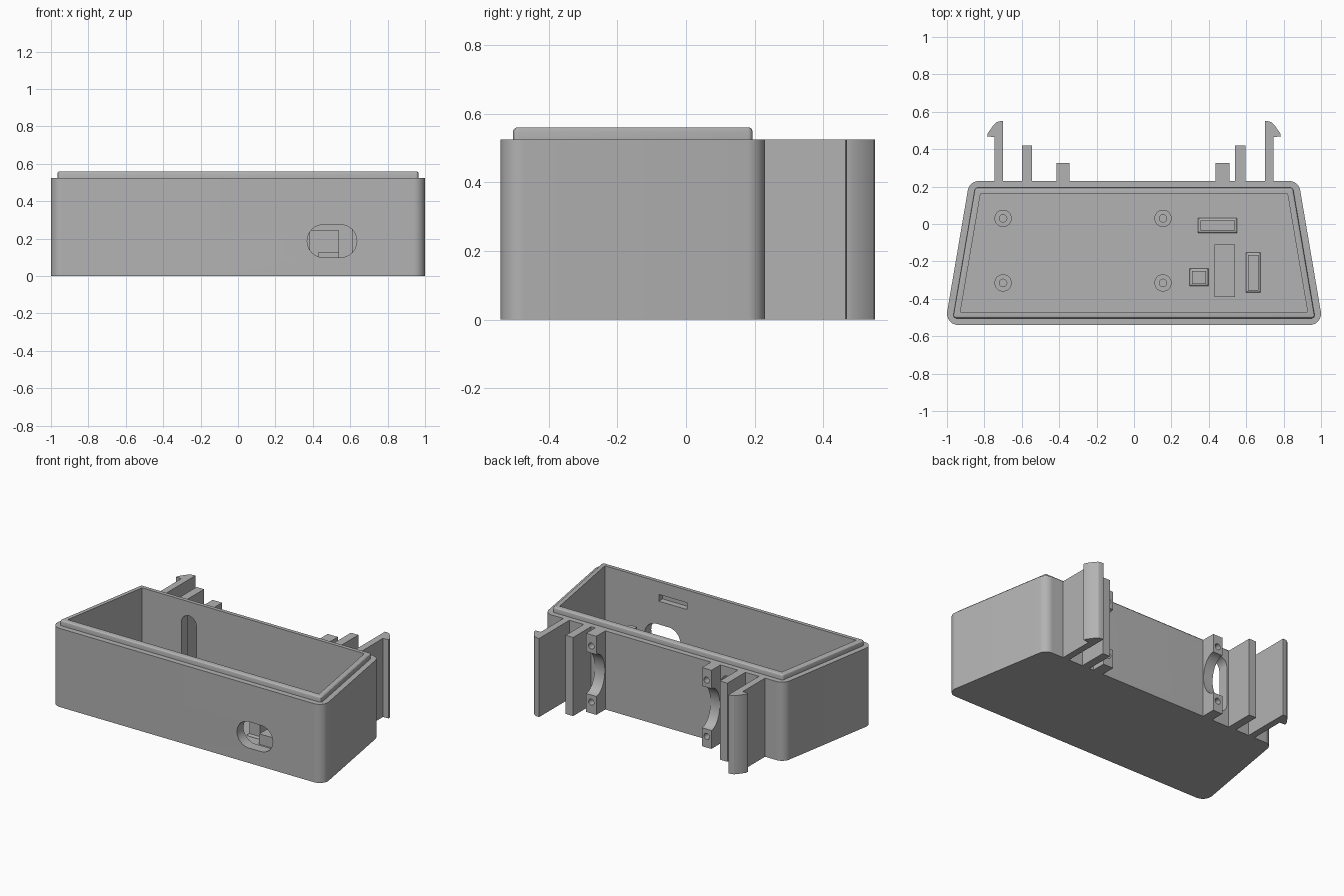
import bpy, bmesh
from math import pi, cos, sin
from mathutils import Vector

cube = bpy.data.objects.get("Cube")
if cube:
    bpy.data.objects.remove(cube)

grey = bpy.data.materials.new("plain grey plastic")
grey.use_nodes = True
grey.diffuse_color = (0.45, 0.45, 0.45, 1)
grey.node_tree.nodes["Principled BSDF"].inputs["Base Color"].default_value = grey.diffuse_color

H = 0.525          # wall height
LIP = 0.56         # lip height
FLOOR = 0.06       # floor thickness
BACK, FRONT = 0.23, -0.54


def finish(name, bm):
    bmesh.ops.recalc_face_normals(bm, faces=bm.faces)
    mesh = bpy.data.meshes.new(name)
    bm.to_mesh(mesh)
    bm.free()
    ob = bpy.data.objects.new(name, mesh)
    bpy.context.collection.objects.link(ob)
    mesh.materials.append(grey)
    return ob


def prism(name, pts, low, high, axis="z"):
    """Extrude a 2D outline along one axis."""
    place = {"z": lambda p, q, h: (p, q, h),
             "y": lambda p, q, h: (p, h, q),
             "x": lambda p, q, h: (h, p, q)}[axis]
    bm = bmesh.new()
    face = bm.faces.new([bm.verts.new(place(p, q, low)) for p, q in pts])
    move = Vector(place(0, 0, high - low))
    ext = bmesh.ops.extrude_face_region(bm, geom=[face])["geom"]
    bmesh.ops.translate(bm, vec=move, verts=[v for v in ext if isinstance(v, bmesh.types.BMVert)])
    return finish(name, bm)


def rect(a, b, c, d):
    return [(a, c), (b, c), (b, d), (a, d)]


def box(name, x0, x1, y0, y1, z0, z1):
    return prism(name, rect(x0, x1, y0, y1), z0, z1)


def circle(cx, cy, r, n=32):
    return [(cx + r * cos(2 * pi * i / n), cy + r * sin(2 * pi * i / n)) for i in range(n)]


def rounded(pts, r, n=8):
    """Round the corners of a convex outline."""
    out = []
    for i, p in enumerate(pts):
        p = Vector(p)
        a = (Vector(pts[i - 1]) - p).normalized()
        b = (Vector(pts[(i + 1) % len(pts)]) - p).normalized()
        half = a.angle(b) / 2
        centre = p + (a + b).normalized() * (r / sin(half))
        start = p + a * (r / abs(sin(half) / cos(half))) - centre
        end = p + b * (r / abs(sin(half) / cos(half))) - centre
        for k in range(n + 1):
            t = k / n
            d = (start * (1 - t) + end * t).normalized() * r
            out.append(tuple(centre + d))
    return out


def trapezoid(inset):
    y0, y1 = FRONT + inset, BACK - inset
    half = lambda y: 1.011 - (y - FRONT) * 0.17 - inset * 1.015
    return [(-half(y0), y0), (half(y0), y0), (half(y1), y1), (-half(y1), y1)]


def cut(ob, *cutters):
    for c in cutters:
        c.hide_render = True
        mod = ob.modifiers.new("cut", "BOOLEAN")
        mod.operation, mod.solver, mod.object = "DIFFERENCE", "EXACT", c
        bpy.context.view_layer.objects.active = ob
        bpy.ops.object.modifier_apply(modifier=mod.name)
        bpy.data.objects.remove(c)


def smooth(ob):
    bpy.ops.object.select_all(action="DESELECT")
    ob.select_set(True)
    bpy.context.view_layer.objects.active = ob
    bpy.ops.object.shade_smooth_by_angle(angle=0.5)


def bevel_top(ob, z, width):
    bm = bmesh.new()
    bm.from_mesh(ob.data)
    edges = [e for e in bm.edges if all(abs(v.co.z - z) < 1e-4 for v in e.verts)]
    bmesh.ops.bevel(bm, geom=edges, offset=width, segments=3, profile=0.5, affect="EDGES")
    bm.to_mesh(ob.data)
    bm.free()


# Case body: walls, floor, port, cable slot and latch pocket
body = prism("case_body", rounded(trapezoid(0), 0.06), 0, H)
cut(body,
    prism("cavity", trapezoid(0.07), FLOOR, 1),
    prism("port", rounded(rect(0.37, 0.635, 0.1, 0.275), 0.087), -0.7, -0.4, "y"),
    prism("cable_slot", rounded(rect(-0.53, -0.42, 0.09, 0.465), 0.054), 0.1, 0.3, "y"),
    box("latch_pocket", 0.32, 0.53, -0.51, -0.4, 0.43, 0.475))
smooth(body)

# Raised lip around the opening
lip = prism("lip", rounded(trapezoid(0.036), 0.015, 4), H - 0.002, LIP)
bevel_top(lip, LIP, 0.012)
cut(lip, prism("lip_opening", trapezoid(0.07), 0, 1))
smooth(lip)

# Rear hooks, mirrored
hook = [(0.70, 0.22), (0.745, 0.22), (0.745, 0.465), (0.785, 0.468), (0.782, 0.485),
        (0.75, 0.53), (0.735, 0.545), (0.715, 0.55), (0.70, 0.55)]
for side, label in ((1, "left"), (-1, "right")):
    smooth(prism("hook_" + label, [(side * x, y) for x, y in hook], 0, H))

# Rear guide plates
for label, x0, x1 in (("left", 0.54, 0.595), ("right", -0.6, -0.545)):
    box("guide_plate_" + label, x0, x1, BACK - 0.01, 0.42, 0, H)

# Rear board mounts: hollowed between two screw holes
for label, x0, x1 in (("left", 0.435, 0.51), ("right", -0.415, -0.345)):
    mount = box("board_mount_" + label, x0, x1, BACK - 0.005, 0.325, 0, H)
    mid = (x0 + x1) / 2
    arc = [(0.327 + 0.092 * p, H / 2 + 0.14 * q) for p, q in circle(0, 0, 1, 40)]
    cut(mount, prism("hollow", arc, x0 - 0.1, x1 + 0.1, "x"),
        *[prism("screw_hole", circle(mid, z, 0.02, 20), 0.25, 0.4, "y") for z in (0.075, H - 0.075)])
    smooth(mount)

# Interior standoffs
for x in (-0.7, 0.155):
    for y in (0.03, -0.315):
        post = prism("standoff", circle(x, y, 0.046), FLOOR - 0.01, 0.14)
        cut(post, prism("bore", circle(x, y, 0.02, 20), 0.08, 0.3))
        smooth(post)

# Interior stops with flared feet, and the board rest between them
for name, a, b, c, d, top in (("rear_stop", 0.355, 0.54, -0.035, 0.02, 0.245),
                              ("right_stop", 0.31, 0.385, -0.32, -0.25, 0.245),
                              ("left_stop", 0.61, 0.665, -0.355, -0.165, 0.28)):
    box(name, a, b, c, d, FLOOR - 0.01, top)
    foot = box(name + "_foot", a - 0.012, b + 0.012, c - 0.012, d + 0.012, FLOOR - 0.01, FLOOR + 0.012)
    bevel_top(foot, FLOOR + 0.012, 0.011)
box("board_rest", 0.43, 0.54, -0.39, -0.11, FLOOR - 0.01, 0.13)
